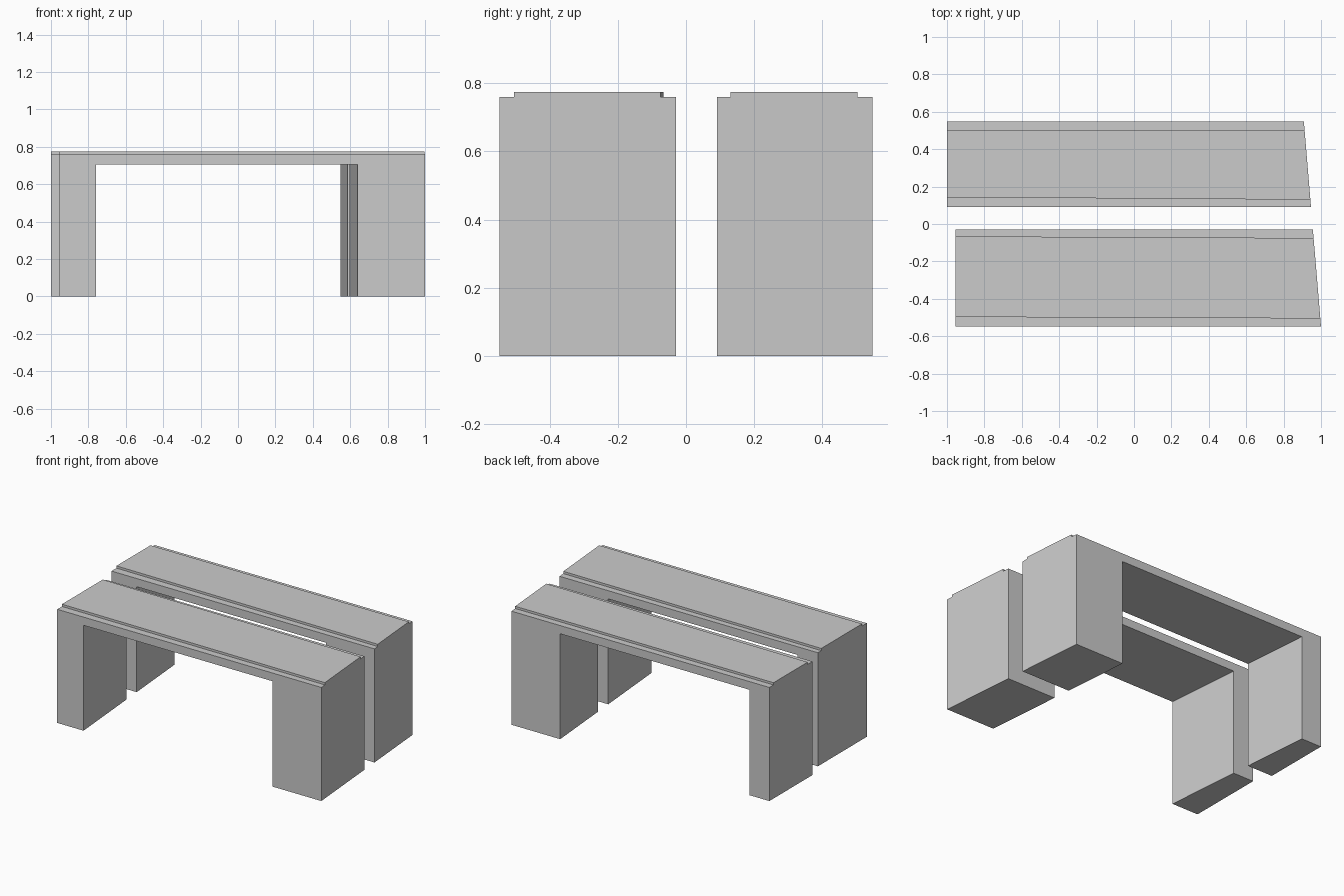
import bpy
import bmesh

if "Cube" in bpy.data.objects:
    bpy.data.objects.remove(bpy.data.objects["Cube"])

LEDGE, TOP, SOFFIT = 0.76, 0.775, 0.705


def skew(x, y):
    """Shift an x position along the slanted direction shared by the leg faces."""
    return x - 0.0835 * y


def loft(name, loop_a, loop_b):
    """Closed solid between two matching outlines."""
    bm = bmesh.new()
    a = [bm.verts.new(p) for p in loop_a]
    b = [bm.verts.new(p) for p in loop_b]
    bm.faces.new(a)
    bm.faces.new(b[::-1])
    n = len(a)
    for i in range(n):
        j = (i + 1) % n
        bm.faces.new((a[i], b[i], b[j], a[j]))
    bmesh.ops.recalc_face_normals(bm, faces=bm.faces)
    mesh = bpy.data.meshes.new(name)
    bm.to_mesh(mesh)
    bm.free()
    obj = bpy.data.objects.new(name, mesh)
    bpy.context.collection.objects.link(obj)
    return obj


def arch(y, left):
    """Two-legged portal outline at a given depth."""
    right, inner_r, inner_l = skew(0.954, y), skew(0.594, y), skew(-0.806, y)
    return [(left, y, 0), (inner_l, y, 0), (inner_l, y, SOFFIT),
            (inner_r, y, SOFFIT), (inner_r, y, 0), (right, y, 0),
            (right, y, LEDGE), (left, y, LEDGE)]


def block(prefix, left, y0, y1, front, back):
    # main body: legs and deck, with the slanted right end
    loft(prefix + "_block", arch(y0, left), arch(y1, left))
    # raised roof panel; front and back are (left y, right y) of its long edges
    plan = [(left, front[0]), (skew(0.954, front[1]), front[1]),
            (skew(0.954, back[1]), back[1]), (left, back[0])]
    loft(prefix + "_roof_panel", [(x, y, LEDGE) for x, y in plan],
         [(x, y, TOP) for x, y in plan])


block("front", -0.955, -0.547, -0.03, (-0.497, -0.505), (-0.066, -0.075))
block("back", -1.0, 0.091, 0.547, (0.143, 0.13), (0.503, 0.503))
